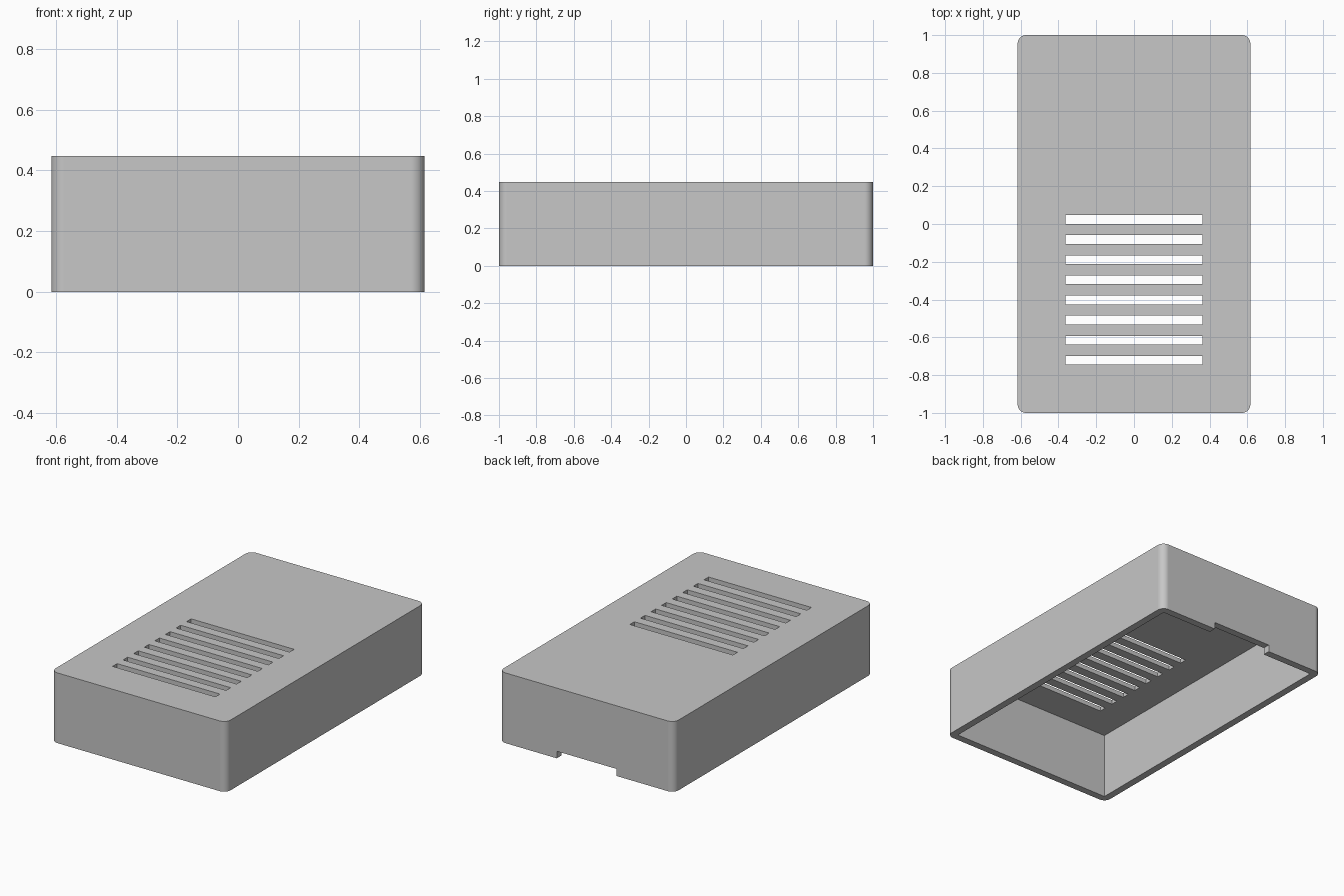
import bpy
import bmesh
import math
from mathutils import Matrix

WIDTH, LENGTH, HEIGHT = 1.232, 2.0, 0.447
WALL, ROOF, RADIUS = 0.046, 0.028, 0.045

cube = bpy.data.objects.get("Cube")
if cube:
    bpy.data.objects.remove(cube, do_unlink=True)


def add_box(bm, center, size):
    matrix = Matrix.Translation(center) @ Matrix.Diagonal((*size, 1))
    bmesh.ops.create_cube(bm, size=1, matrix=matrix)


def make_object(name, bm):
    mesh = bpy.data.meshes.new(name)
    bm.to_mesh(mesh)
    bm.free()
    obj = bpy.data.objects.new(name, mesh)
    bpy.context.collection.objects.link(obj)
    return obj


def cut(target, name, boxes):
    bm = bmesh.new()
    for center, size in boxes:
        add_box(bm, center, size)
    cutter = make_object(name, bm)
    cutter.hide_render = True
    mod = target.modifiers.new(name, "BOOLEAN")
    mod.operation, mod.solver, mod.object = "DIFFERENCE", "EXACT", cutter
    bpy.context.view_layer.objects.active = target
    bpy.ops.object.modifier_apply(modifier=mod.name)
    bpy.data.objects.remove(cutter, do_unlink=True)


# Outer shell with rounded upright corners
bm = bmesh.new()
add_box(bm, (0, 0, HEIGHT / 2), (WIDTH, LENGTH, HEIGHT))
uprights = [e for e in bm.edges
            if abs(e.verts[0].co.z - e.verts[1].co.z) > HEIGHT / 2]
bmesh.ops.bevel(bm, geom=uprights, offset=RADIUS, segments=8,
                profile=0.5, affect="EDGES")
case = make_object("case_cover", bm)

# Hollow inside, open at the bottom
depth = HEIGHT - ROOF
cut(case, "cavity", [((0, 0, depth / 2 - 0.1),
                      (WIDTH - 2 * WALL, LENGTH - 2 * WALL, depth + 0.2))])

# Row of vent slots through the thin roof
cut(case, "vent_slots", [((0, 0.024 - 0.1065 * i, HEIGHT), (0.725, 0.046, 0.2))
                         for i in range(8)])

# Cable notch in the lower edge of the back wall
cut(case, "cable_notch", [((0, LENGTH / 2, 0), (0.42, 0.3, 0.09))])

# Plain grey plastic
grey = bpy.data.materials.new("grey_plastic")
grey.use_nodes = True
colour = (0.57, 0.57, 0.57, 1)
grey.diffuse_color = colour
grey.node_tree.nodes["Principled BSDF"].inputs["Base Color"].default_value = colour
case.data.materials.clear()
case.data.materials.append(grey)

# Smooth corners, flat walls
bpy.ops.object.select_all(action="DESELECT")
case.select_set(True)
bpy.context.view_layer.objects.active = case
bpy.ops.object.shade_smooth_by_angle(angle=math.radians(30))
normals = case.modifiers.new("flat_walls", "WEIGHTED_NORMAL")
normals.keep_sharp = True
